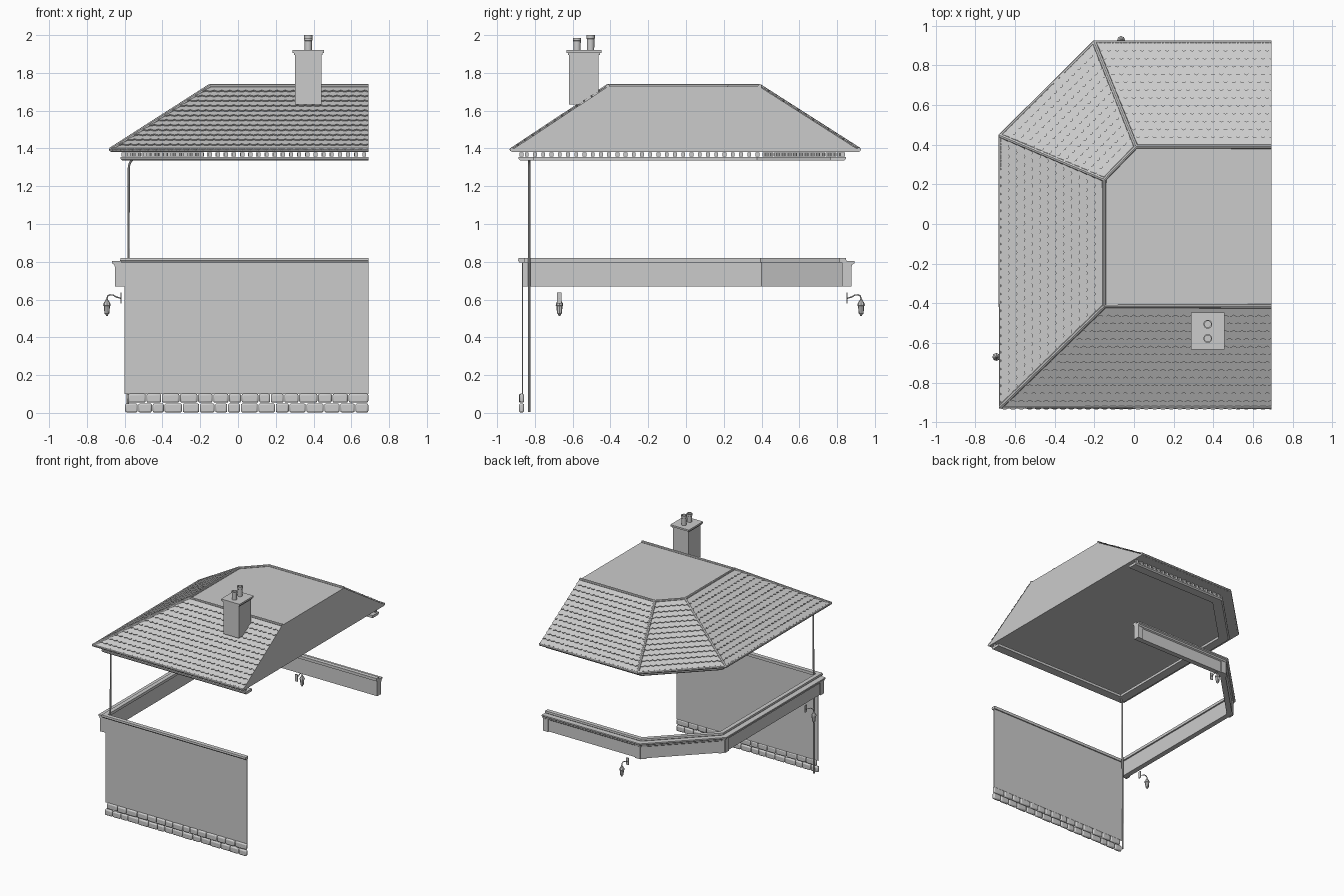
import bpy, bmesh, math, random
from mathutils import Vector, Matrix

if "Cube" in bpy.data.objects:
    bpy.data.objects.remove(bpy.data.objects["Cube"])
random.seed(4)

WALL = [Vector(p) for p in [(0.69, -0.865), (-0.6, -0.865), (-0.6, 0.40), (-0.175, 0.825), (0.69, 0.825)]]
EAVE = [Vector((x, y, 1.392)) for x, y in [(0.692, -0.922), (-0.673, -0.922), (-0.673, 0.445), (-0.2, 0.915), (0.692, 0.915)]]
RIDGE = [Vector((x, y, 1.727)) for x, y in [(0.692, -0.415), (-0.15, -0.415), (-0.15, 0.225), (0.01, 0.39), (0.692, 0.39)]]


def finish(name, bm, smooth=False):
    bmesh.ops.recalc_face_normals(bm, faces=bm.faces)
    me = bpy.data.meshes.new(name)
    bm.to_mesh(me)
    bm.free()
    ob = bpy.data.objects.new(name, me)
    bpy.context.collection.objects.link(ob)
    if smooth:
        shade(ob)
    return ob


def shade(ob):
    bpy.ops.object.select_all(action='DESELECT')
    ob.select_set(True)
    bpy.context.view_layer.objects.active = ob
    bpy.ops.object.shade_smooth_by_angle(angle=math.radians(35))


def box(bm, lo, hi, mat=Matrix()):
    lo, hi = Vector(lo), Vector(hi)
    m = mat @ Matrix.Translation((lo + hi) / 2) @ Matrix.Diagonal((*(hi - lo), 1))
    bmesh.ops.create_cube(bm, size=1, matrix=m)


def tube(name, pts, r, sides=2):
    cu = bpy.data.curves.new(name, 'CURVE')
    cu.dimensions = '3D'
    cu.bevel_depth, cu.bevel_resolution, cu.use_fill_caps = r, sides, True
    sp = cu.splines.new('POLY')
    sp.points.add(len(pts) - 1)
    for p, q in zip(sp.points, pts):
        p.co = (*q, 1)
    ob = bpy.data.objects.new(name, cu)
    bpy.context.collection.objects.link(ob)
    bpy.ops.object.select_all(action='DESELECT')
    ob.select_set(True)
    bpy.context.view_layer.objects.active = ob
    bpy.ops.object.convert(target='MESH')
    shade(bpy.context.object)


def offset(path, d):
    # mitred offset to the outward (left) side
    out = []
    for i, p in enumerate(path):
        ns = []
        for a, b in ((i - 1, i), (i, i + 1)):
            if a >= 0 and b < len(path):
                t = (path[b] - path[a]).normalized()
                ns.append(Vector((-t.y, t.x)))
        m = (ns[0] + ns[-1]).normalized()
        out.append(p + m * d / m.dot(ns[0]))
    return out


def sweep(name, path, profile):
    bm = bmesh.new()
    cols = [[bm.verts.new((q.x, q.y, z)) for q in offset(path, d)] for d, z in profile]
    for k, c in enumerate(cols):
        e = cols[(k + 1) % len(cols)]
        for i in range(len(path) - 1):
            bm.faces.new((c[i], c[i + 1], e[i + 1], e[i]))
    bm.faces.new([c[0] for c in cols])
    bm.faces.new([c[-1] for c in cols])
    finish(name, bm)


def lathe(bm, prof, loc, n):
    rings = [[bm.verts.new((loc[0] + r * math.cos(2 * math.pi * k / n), loc[1] + r * math.sin(2 * math.pi * k / n),
                            loc[2] + z)) for k in range(n)] for r, z in prof]
    for a, b in zip(rings, rings[1:]):
        for k in range(n):
            bm.faces.new((a[k], a[(k + 1) % n], b[(k + 1) % n], b[k]))
    bm.faces.new(rings[0])
    bm.faces.new(rings[-1])


# roof body: flat top, cut right side, closed soffit
bm = bmesh.new()
lo = [bm.verts.new((p.x, p.y, 1.382)) for p in EAVE]
mid = [bm.verts.new(p) for p in EAVE]
top = [bm.verts.new(p) for p in RIDGE]
for a, b in ((lo, mid), (mid, top)):
    for i in range(5):
        j = (i + 1) % 5
        bm.faces.new((a[i], a[j], b[j], b[i]))
bm.faces.new(top)
bm.faces.new(lo)
finish("roof_body", bm)


# round-ended tiles on each slope, trimmed at the hips
def tiles(name, a, b, c, d, rows=13, width=0.042, start=0.0):
    u = (b - a).normalized()
    n = u.cross(d - a).normalized()
    v = n.cross(u)
    h = ((d - a).dot(v) - start) / rows
    xs = [(p - a).dot(u) for p in (a, b, c, d)]
    bm = bmesh.new()
    for r in range(rows):
        x = min(xs) - width * (1 + 0.5 * (r % 2))
        while x < max(xs):
            arc = [(x + width * k / 4, start - 0.010 * math.sin(math.pi * k / 4)) for k in range(5)]
            up = [bm.verts.new(a + u * px + v * (r * h + py) + n * 0.010) for px, py in arc]
            dn = [bm.verts.new(a + u * px + v * (r * h + py) + n * 0.001) for px, py in arc]
            t = [bm.verts.new(a + u * px + v * (start + (r + 1) * h) + n * 0.002) for px in (x + width, x)]
            bm.faces.new(up + t)
            for k in range(4):
                bm.faces.new((dn[k], dn[k + 1], up[k + 1], up[k]))
            x += width
    for p, q in ((b, c), (d, a)):
        bmesh.ops.bisect_plane(bm, geom=bm.verts[:] + bm.edges[:] + bm.faces[:], plane_co=p,
                               plane_no=(q - p).cross(n), clear_outer=True)
    finish(name, bm)


for i, side in enumerate(("front", "left", "corner", "back")):
    tiles(side + "_roof_tiles", EAVE[i + 1], EAVE[i], RIDGE[i], RIDGE[i + 1], start=0.0 if i == 0 else 0.012)

# ridge and hip rolls, eaves gutter
lift = Vector((0, 0, 0.002))
tube("ridge_roll", [p + lift for p in RIDGE], 0.011)
for i in (1, 2, 3):
    tube("hip_roll_%d" % i, [EAVE[i] + lift, RIDGE[i] + lift], 0.012)
tube("eaves_gutter", [p + Vector((0, 0, 0.002)) for p in EAVE], 0.011)

# wide eaves band with dentils above it
sweep("eaves_band", WALL, [(-0.06, 1.335), (0.012, 1.335), (0.022, 1.345), (0.022, 1.356), (-0.06, 1.356)])
bm = bmesh.new()
for a, b in zip(WALL, WALL[1:]):
    t = b - a
    count = round(t.length / 0.043)
    for k in range(count):
        p = a + t * ((k + 0.5) / count)
        m = Matrix.Translation((p.x, p.y, 0)) @ Matrix.Rotation(math.atan2(t.y, t.x), 4, 'Z')
        box(bm, (-0.010, -0.006, 1.358), (0.010, 0.016, 1.379), m)
finish("eaves_dentils", bm)

# fascia with cornice, and the string course over it
sweep("shop_fascia", WALL[1:], [(0, 0.67), (0.042, 0.67), (0.042, 0.765), (0.052, 0.772), (0.055, 0.785),
                                (0.066, 0.792), (0.066, 0.803), (0, 0.803)])
sweep("string_course", WALL, [(-0.012, 0.797), (0.018, 0.797), (0.024, 0.806), (0.022, 0.82), (-0.012, 0.82)])
bm = bmesh.new()
face = offset(WALL[1:], 0.042)
for a, b in zip(face, face[1:]):
    t = (b - a).normalized()
    for p, s in ((a, 1), (b, -1)):
        m = Matrix.Translation((p.x, p.y, 0)) @ Matrix.Rotation(math.atan2(t.y, t.x), 4, 'Z')
        ends = sorted((0, s * 0.045))
        box(bm, (ends[0], -0.005, 0.668), (ends[1], 0.008, 0.785), m)
finish("fascia_end_blocks", bm)

# front wall
bm = bmesh.new()
box(bm, (-0.6, -0.868, 0.10), (0.69, -0.862, 0.80))
finish("front_wall", bm)

# two courses of plinth stones
bm = bmesh.new()
for row in range(2):
    x = -0.597 + 0.015 * row
    while x < 0.68:
        w = random.uniform(0.06, 0.10)
        end = x + w if x + w < 0.65 else 0.694
        z = 0.002 + 0.052 * row
        box(bm, (x, -0.882 + random.uniform(-0.003, 0.003), z), (end - 0.004, -0.857, z + 0.048))
        x = end
stones = finish("plinth_stones", bm)
bev = stones.modifiers.new("bevel", 'BEVEL')
bev.width, bev.segments = 0.009, 2
shade(stones)

# downpipe
bend = [(-0.545 - 0.033 * math.sin(a), -0.83, 1.295 + 0.05 * math.cos(a))
        for a in [k * math.pi / 12 for k in range(7)]]
tube("downpipe", [(-0.53, -0.83, 1.35)] + bend + [(-0.584, -0.83, 0.005)], 0.006)

# chimney with cap and two pots
bm = bmesh.new()
box(bm, (0.302, -0.62, 1.632), (0.442, -0.462, 1.905))
box(bm, (0.296, -0.626, 1.895), (0.448, -0.456, 1.908))
box(bm, (0.288, -0.632, 1.906), (0.456, -0.447, 1.92))
finish("chimney_stack", bm)
bm = bmesh.new()
for y, h in ((-0.577, 0.066), (-0.505, 0.08)):
    lathe(bm, [(0.019, -0.002), (0.020, h * 0.75), (0.022, h * 0.78), (0.022, h), (0.016, h), (0.016, h - 0.03)],
          (0.372, y, 1.92), 16)
finish("chimney_pots", bm, True)


# hanging wall lanterns: local +x points away from the wall
def lantern(name, loc, ang):
    m = Matrix.Translation(loc) @ Matrix.Rotation(ang, 4, 'Z')
    bm = bmesh.new()
    box(bm, (0, -0.012, -0.03), (0.006, 0.012, 0.028), m)
    lathe(bm, [(0.004, -0.098), (0.008, -0.088), (0.013, -0.084), (0.016, -0.045), (0.020, -0.042),
               (0.019, -0.032), (0.008, -0.014), (0.004, -0.004)], m @ Vector((0.077, 0, 0)), 8)
    finish(name, bm)
    arm = [(0, -0.004), (0.025, 0.003), (0.045, 0.014), (0.062, 0.015), (0.073, 0.009), (0.077, -0.006)]
    tube(name + "_arm", [m @ Vector((x, 0, z)) for x, z in arm], 0.0035)


lantern("left_lantern", (-0.617, -0.67, 0.61), math.pi)
lantern("back_lantern", (-0.065, 0.85, 0.61), math.pi / 2)
